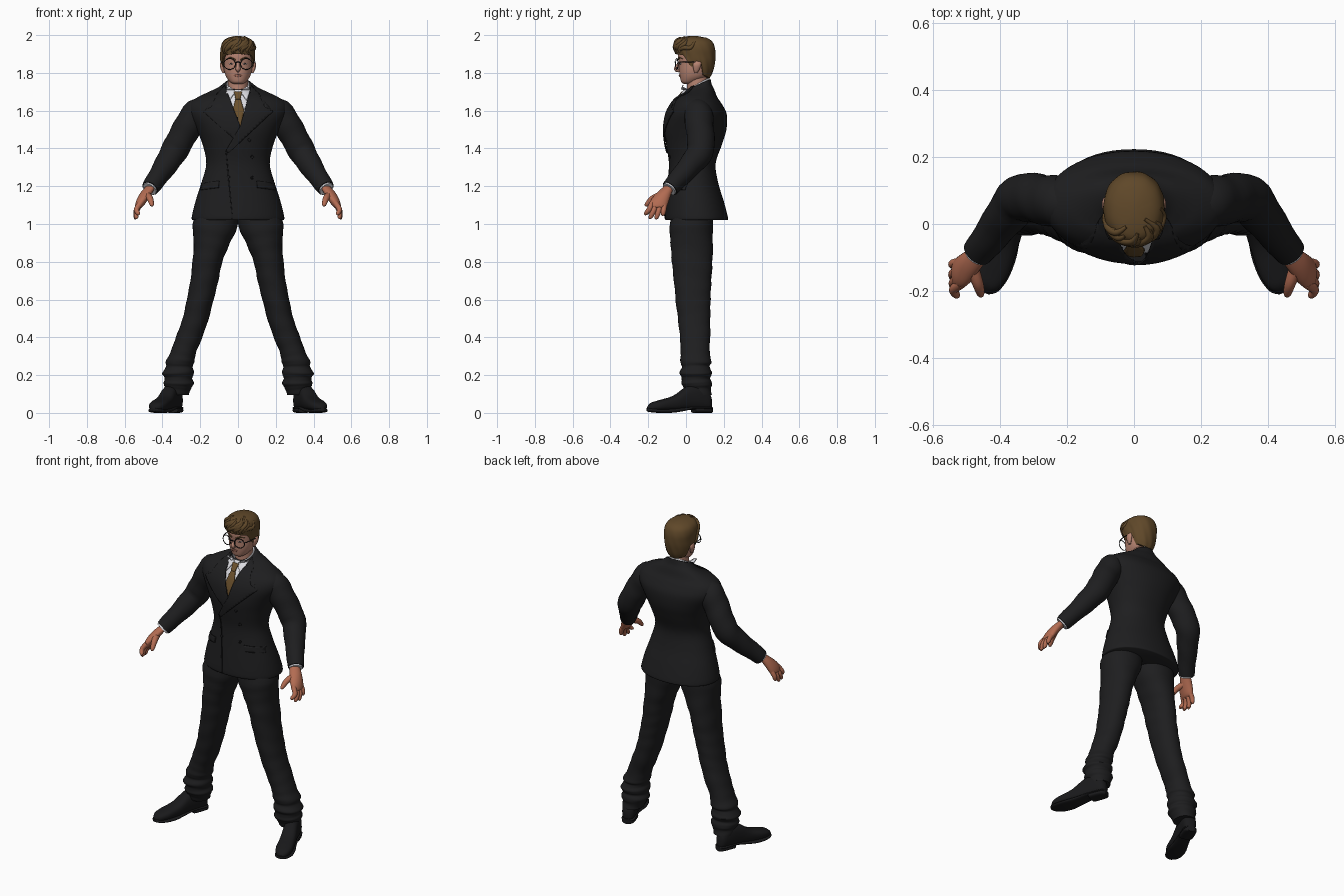
import bpy, bmesh, math, random
from math import cos, sin
from mathutils import Vector
from mathutils.bvhtree import BVHTree

if "Cube" in bpy.data.objects:
    bpy.data.objects.remove(bpy.data.objects["Cube"])
random.seed(4)

def material(name, *rgb):
    m = bpy.data.materials.new(name)
    m.use_nodes = True
    m.diffuse_color = (*rgb, 1)
    m.node_tree.nodes["Principled BSDF"].inputs["Base Color"].default_value = (*rgb, 1)
    return m

SUIT = material("charcoal suit", .013, .013, .014)
BLACK = material("black leather", .01, .01, .011)
SKIN = material("face skin", .48, .235, .17)
HAND = material("hand skin", .45, .15, .085)
HAIR = material("brown hair", .115, .064, .022)
TIE = material("bronze tie", .145, .08, .025)
SHIRT = material("white shirt", .72, .72, .76)
LIP = material("lips", .38, .15, .105)

def finish(name, bm, mat, mirror=False, thick=0):
    bmesh.ops.recalc_face_normals(bm, faces=bm.faces)
    ob = bpy.data.objects.new(name, bpy.data.meshes.new(name))
    bm.to_mesh(ob.data)
    bm.free()
    bpy.context.collection.objects.link(ob)
    ob.data.materials.append(mat)
    bpy.ops.object.select_all(action='DESELECT')
    ob.select_set(True)
    bpy.context.view_layer.objects.active = ob
    bpy.ops.object.shade_smooth_by_angle(angle=math.radians(45))
    if thick:
        mod = ob.modifiers.new("thickness", 'SOLIDIFY')
        mod.thickness, mod.offset = thick, 0
    if mirror:
        ob.modifiers.new("mirror", 'MIRROR').use_mirror_merge = False
    return ob

def smooth(rows, steps=5):
    """Catmull-Rom interpolation of equal length tuples."""
    out = []
    for i in range(len(rows) - 1):
        near = rows[max(i - 1, 0)], rows[i], rows[i + 1], rows[min(i + 2, len(rows) - 1)]
        for t in (k / steps for k in range(steps)):
            out.append([q + .5 * t * (r - p + t * (2 * p - 5 * q + 4 * r - s + t * (3 * (q - r) + s - p)))
                        for p, q, r, s in zip(*near)])
    return out + [list(rows[-1])]

def skin_rings(name, rings, mat, **kw):
    bm = bmesh.new()
    vs = [[bm.verts.new(p) for p in ring] for ring in rings]
    for lo, hi in zip(vs, vs[1:]):
        for j in range(len(lo)):
            bm.faces.new((lo[j - 1], lo[j], hi[j], hi[j - 1]))
    bm.faces.new(vs[0])
    bm.faces.new(vs[-1])
    return finish(name, bm, mat, **kw)

def turns(n):
    return [math.tau * k / n for k in range(n)]

def spow(v, n):
    return math.copysign(abs(v) ** (2 / n), v)

def loft(name, rows, mat, n=2, sides=36, fold=0, **kw):
    """Horizontal sections: z, centre x, half width, front y, back y, tilt."""
    rings = []
    for i, (z, cx, rx, f, b, tilt) in enumerate(smooth([(*r, 0)[:6] for r in rows])):
        ring = []
        for a in turns(sides):
            g = 1 + fold * sin(i * 1.3 + 2 * sin(a + i * .2))
            y = (b - f) / 2 * spow(sin(a), n) * g
            ring.append((cx + rx * spow(cos(a), n) * g, (f + b) / 2 + y, z + tilt * y))
        rings.append(ring)
    return skin_rings(name, rings, mat, **kw)

def tube(name, pts, mat, sides=12, fold=0, **kw):
    """Round sweep along points x, y, z, radius."""
    ps = smooth(pts)
    span = [abs(e - s) for s, e in zip(pts[0][:3], pts[-1][:3])]
    ref = Vector([float(i == span.index(min(span))) for i in range(3)])
    rings = []
    for i, p in enumerate(ps):
        t = Vector(ps[min(i + 1, len(ps) - 1)][:3]) - Vector(ps[max(i - 1, 0)][:3])
        u = t.cross(ref).normalized()
        v = t.cross(u).normalized()
        rings.append([Vector(p[:3]) + p[3] * (1 + fold * sin(i * 1.4 + 2 * sin(a))) * (u * cos(a) + v * sin(a))
                      for a in turns(sides)])
    return skin_rings(name, rings, mat, **kw)

def surface(ob):
    return BVHTree.FromPolygons([v.co for v in ob.data.vertices], [p.vertices for p in ob.data.polygons])

def plate(name, outline, target, lift, mat, thick=.006, **kw):
    """Thin x, z outline draped on the front of a surface."""
    bm = bmesh.new()
    bm.faces.new([bm.verts.new((x, 0, z)) for x, z in outline])
    bmesh.ops.triangulate(bm, faces=bm.faces)
    for axis, no in ((0, (1, 0, 0)), (2, (0, 0, 1))):
        co = [v.co[axis] for v in bm.verts]
        for k in range(math.ceil(min(co) / .015), math.floor(max(co) / .015) + 1):
            bmesh.ops.bisect_plane(bm, geom=bm.verts[:] + bm.edges[:] + bm.faces[:],
                                   plane_co=Vector(no) * k * .015, plane_no=no)
    for v in bm.verts:
        hit = target.ray_cast(Vector((v.co.x, -1, v.co.z)), Vector((0, 1, 0)))[0]
        v.co.y = (hit or target.find_nearest(Vector((v.co.x, -.05, v.co.z)))[0]).y - lift
    return finish(name, bm, mat, thick=thick, **kw)

def disc(x, z, rx, rz):
    return [(x + rx * cos(a), z + rz * sin(a)) for a in turns(16)]

# Jacket body, opened in a V over the shirt front
jacket = loft("jacket", [
    (1.02, 0, .238, -.105, .218), (1.035, 0, .245, -.112, .222), (1.12, 0, .225, -.105, .2),
    (1.22, 0, .193, -.095, .17), (1.32, 0, .168, -.09, .157), (1.42, 0, .187, -.105, .19),
    (1.5, 0, .22, -.113, .214), (1.58, 0, .262, -.102, .216), (1.635, 0, .26, -.076, .19),
    (1.672, 0, .212, -.045, .165), (1.698, 0, .155, -.02, .15, .15), (1.716, 0, .11, -.006, .137, .3),
    (1.738, 0, .075, -.003, .13, .45)], SUIT, n=2.15, sides=56)
cloth = surface(jacket)
bm = bmesh.new()
bm.from_mesh(jacket.data)
spots = [(f, f.calc_center_median()) for f in bm.faces]
bmesh.ops.delete(bm, context='FACES', geom=[f for f, c in spots if c.y < .03 and c.z > 1.52
                                            and -.38 * (c.z - 1.518) < c.x < .27 * (c.z - 1.518) + .024])
bm.to_mesh(jacket.data)
bm.free()
shirt = loft("shirt_front", [(1.48, 0, .12, -.09, .1), (1.55, 0, .13, -.088, .1), (1.62, 0, .13, -.066, .1),
                             (1.67, 0, .11, -.034, .1), (1.71, 0, .07, -.002, .11)], SHIRT)
chest = surface(shirt)

# Tie, collar points, lapels, pockets and buttons
plate("necktie", [(-.013, 1.665), (.013, 1.665), (.032, 1.6), (.014, 1.505), (-.006, 1.52), (-.03, 1.59)], chest, .006, TIE)
plate("tie_knot", [(-.021, 1.7), (.021, 1.7), (.013, 1.66), (-.013, 1.66)], chest, .01, TIE)
plate("shirt_collar_flaps", [(.012, 1.702), (.06, 1.735), (.062, 1.69), (.045, 1.655)], chest, .008, SHIRT, mirror=True)
lapel = [(-.07, 1.732), (.012, 1.518), (-.02, 1.45), (-.185, 1.595), (-.14, 1.62), (-.11, 1.69)]
plate("right_lapel", lapel, cloth, .003, SUIT)
plate("left_lapel", [(-x, z) for x, z in lapel[3:] + lapel[:1]] + [lapel[1], (-.066, 1.385), (-.05, 1.375)],
      cloth, .007, SUIT)
plate("front_edge", [(-.066, 1.385), (-.061, 1.385), (-.028, 1.03), (-.033, 1.03)], cloth, .004, BLACK, thick=.004)
plate("pocket_flaps", [(.1, 1.228), (.192, 1.215), (.198, 1.18), (.102, 1.192)], cloth, .004, SUIT, mirror=True)
for x, z in ((.06, 1.445), (.075, 1.355), (.075, 1.245), (-.05, 1.25)):
    plate("jacket_button", disc(x, z, .008, .008), cloth, .004, BLACK)

# Sleeves, shirt cuffs and hands
tube("sleeves", [(.16, .062, 1.595, .06), (.215, .064, 1.588, .076), (.275, .073, 1.5, .074), (.338, .075, 1.385, .071),
                 (.4, .0, 1.285, .058), (.465, -.085, 1.19, .046)], SUIT, sides=28, fold=.028, mirror=True)
tube("shirt_cuffs", [(.45, -.066, 1.211, .039), (.469, -.09, 1.184, .04)], SHIRT, sides=20, mirror=True)
loft("palms", [(1.205, .455, .026, -.11, -.06), (1.17, .482, .031, -.149, -.074), (1.13, .506, .03, -.184, -.088),
               (1.095, .523, .022, -.192, -.1), (1.085, .526, .01, -.18, -.11)], HAND, sides=20, mirror=True)
for label, y, *tip in (("index", -.178, .528, -.212, 1.055), ("middle", -.157, .537, -.188, 1.036),
                       ("ring", -.135, .541, -.156, 1.034), ("little", -.114, .541, -.122, 1.052)):
    tube(label + "_fingers", [(.515, y, 1.112, .015), (.537, (y + tip[1]) / 2, (1.1 + tip[2]) / 2, .014),
                              (*tip, .011), (tip[0] - .003, tip[1], tip[2] - .007, .004)], HAND, mirror=True)
tube("thumbs", [(.483, -.125, 1.155, .02), (.466, -.175, 1.135, .017), (.457, -.206, 1.105, .012),
                (.455, -.214, 1.094, .005)], HAND, mirror=True)

# Trousers with gathered hems
loft("trouser_legs", [
    (1.12, .1, .1, -.06, .14), (1.0, .119, .12, -.086, .142), (.9, .138, .096, -.082, .142),
    (.8, .162, .079, -.075, .14), (.7, .178, .074, -.064, .134), (.6, .2, .071, -.055, .13),
    (.5, .224, .069, -.043, .128), (.4, .259, .07, -.032, .128), (.32, .29, .068, -.028, .125),
    (.27, .307, .076, -.03, .135), (.245, .31, .07, -.022, .125), (.21, .317, .084, -.034, .138),
    (.185, .315, .073, -.022, .128), (.155, .314, .08, -.024, .138), (.13, .316, .068, -.01, .132),
    (.095, .321, .06, .003, .136)], SUIT, n=2.15, fold=.014, mirror=True)

# Shoes: sections swept from heel to toe
heel, toe = Vector((.318, .135, 0)), Vector((.446, -.205, 0))
side = (toe - heel).cross(Vector((0, 0, 1))).normalized()

def shoe_part(name, rows):
    """Sections: place along the foot, half width, bottom, top."""
    skin_rings(name, [[heel.lerp(toe, t) + side * w * spow(cos(a), 2.6)
                       + Vector((0, 0, (lo + hi + (hi - lo) * spow(sin(a), 2.6)) / 2)) for a in turns(24)]
                      for t, w, lo, hi in smooth(rows)], BLACK, mirror=True)

shoe_part("shoe_uppers", [(.01, .018, .02, .08), (.06, .036, .015, .115), (.2, .042, .015, .15), (.38, .043, .015, .14),
                          (.58, .047, .012, .092), (.8, .049, .012, .068), (.93, .036, .012, .054), (.99, .012, .015, .035)])
shoe_part("shoe_soles", [(0, .02, .018, .032), (.06, .04, .018, .034), (.3, .04, .018, .034), (.5, .045, .006, .028),
                         (.65, .053, 0, .022), (.82, .052, 0, .02), (.95, .037, .004, .024), (1, .014, .008, .026)])
shoe_part("shoe_heels", [(0, .022, 0, .028), (.05, .038, 0, .028), (.24, .041, 0, .028), (.28, .038, 0, .028)])

# Neck, collar band, head and face
loft("neck", [(1.66, 0, .054, .005, .115), (1.73, 0, .052, .006, .115), (1.79, 0, .052, .002, .115)], SKIN)
loft("shirt_collar", [(1.69, 0, .066, -.004, .124, .4), (1.722, 0, .063, -.003, .125, .5), (1.741, 0, .06, -.001, .123, .55),
                      (1.739, 0, .053, .006, .115, .55)], SHIRT)
face = surface(loft("head", [
    (1.742, 0, .024, -.012, .03), (1.752, 0, .042, -.025, .06), (1.778, 0, .062, -.032, .11), (1.81, 0, .073, -.036, .13),
    (1.85, 0, .078, -.038, .145), (1.89, 0, .08, -.042, .148), (1.93, 0, .078, -.035, .145), (1.965, 0, .058, -.01, .12),
    (1.98, 0, .02, .03, .08)], SKIN, n=2.2))
tube("nose", [(0, -.032, 1.862, .006), (0, -.042, 1.842, .009), (0, -.05, 1.82, .013), (0, -.034, 1.807, .005)], SKIN)
plate("mouth", disc(0, 1.786, .021, .005), face, .002, LIP)
plate("eye_whites", disc(.036, 1.848, .01, .0035), face, .001, SHIRT, thick=.003, mirror=True)
plate("irises", disc(.036, 1.848, .005, .0035), face, .003, BLACK, thick=.002, mirror=True)
plate("eyebrows", [(.014, 1.874), (.04, 1.884), (.06, 1.874), (.04, 1.877), (.014, 1.867)], face, .002, HAIR, mirror=True)
loft("ears", [(1.8, .076, .006, .045, .06), (1.815, .081, .009, .04, .07), (1.84, .085, .011, .036, .08),
              (1.858, .084, .008, .042, .078), (1.864, .08, .003, .052, .068)], SKIN, sides=14, mirror=True)

# Round spectacles, turned slightly around the face
rim = [[((.031 + .0024 * cos(b)) * cos(a), .0024 * sin(b), (.029 + .0024 * cos(b)) * sin(a)) for b in turns(8)]
       for a in turns(32) + [0]]
skin_rings("spectacle_rims", [[(.044 + x, y - .049 + .2 * x, 1.847 + z) for x, y, z in r] for r in rim], BLACK, mirror=True)
tube("spectacle_bridge", [(-.014, -.055, 1.853, .0025), (0, -.058, 1.858, .0025), (.014, -.055, 1.853, .0025)], BLACK)
tube("spectacle_arms", [(.073, -.043, 1.856, .0025), (.084, -.02, 1.857, .0025), (.09, .03, 1.858, .0025),
                        (.088, .062, 1.852, .0025)], BLACK, mirror=True)

# Hair cap: hairline height depends on direction, from front (-1) to back (1)
profile = smooth([(1.77, .056, .0, .124), (1.8, .075, -.03, .14), (1.85, .086, -.043, .152), (1.89, .089, -.053, .156),
                  (1.93, .091, -.06, .154), (1.965, .081, -.054, .14), (1.986, .054, -.034, .108), (1.995, .012, .015, .06)])
hairline = [(-1, 1.9), (-.6, 1.893), (-.3, 1.835), (-.12, 1.832), (0, 1.862), (.22, 1.858), (.4, 1.79), (1, 1.772)]

def lookup(table, x):
    a, b = next((pair for pair in zip(table, table[1:]) if x <= pair[1][0]), table[-2:])
    t = max(0, min(1, (x - a[0]) / (b[0] - a[0])))
    return [p + t * (q - p) for p, q in zip(a, b)]

def scalp(a, t, inset=1):
    low = lookup(hairline, sin(a))[1]
    z, rx, f, b = lookup(profile, low + (1.995 - low) * t)
    g = inset * (1 + .02 * sin(11 * a + 9 * t) * (1 - t))
    return Vector((rx * spow(cos(a), 2.15) * g, (f + b) / 2 + (b - f) / 2 * spow(sin(a), 2.15) * g, z))

skin_rings("hair_cap", [[scalp(a, 0, .8) for a in turns(72)]] +
           [[scalp(a, (k / 20) ** .8) for a in turns(72)] for k in range(21)], HAIR)

# Tousled locks swept sideways over the fringe and crown
for k in range(16):
    a = math.radians(-155 + 8 * k + random.uniform(-6, 6))
    sweep, start, end = random.uniform(.3, .9), random.uniform(.7, .97), random.uniform(-.02, .25)
    tube("fringe_lock", [(*scalp(a + sweep * s, end + (start - end) * t, .97), r) for s, t, r in
                         ((.9, 1, .005), (.6, .75, .011), (.1, .5, .013), (-.3, .25, .011), (-.2, 0, .003))], HAIR)
